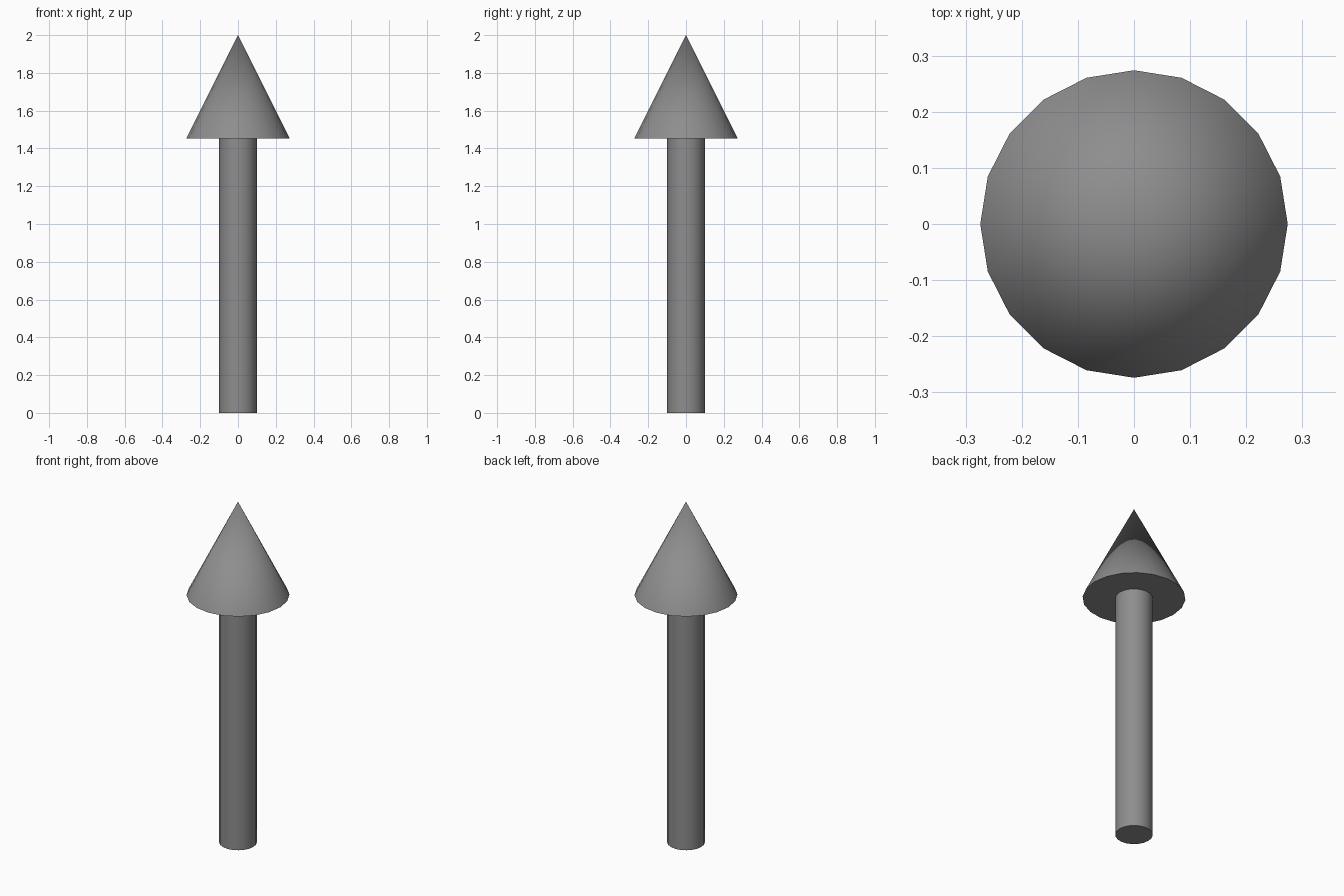
import bpy
import math

if "Cube" in bpy.data.objects:
    bpy.data.objects.remove(bpy.data.objects["Cube"])

SIDES = 20
NECK_Z = 1.453  # where the shaft meets the head

# Dark grey finish
dark_grey = bpy.data.materials.new("dark_grey")
dark_grey.diffuse_color = (0.27, 0.27, 0.27, 1.0)
dark_grey.use_nodes = True
dark_grey.node_tree.nodes["Principled BSDF"].inputs["Base Color"].default_value = dark_grey.diffuse_color


def round_part(name, bottom_radius, top_radius, z0, z1):
    bpy.ops.mesh.primitive_cone_add(
        vertices=SIDES, radius1=bottom_radius, radius2=top_radius,
        depth=z1 - z0, location=(0, 0, (z0 + z1) / 2))
    part = bpy.context.object
    part.name = name
    part.data.materials.append(dark_grey)
    bpy.ops.object.shade_smooth_by_angle(angle=math.radians(40))
    return part


# Straight shaft standing on the ground
round_part("arrow_shaft", 0.1, 0.1, 0.0, NECK_Z)

# Pointed head with a flat underside
round_part("arrow_head", 0.274, 0.0, NECK_Z, 2.0)
